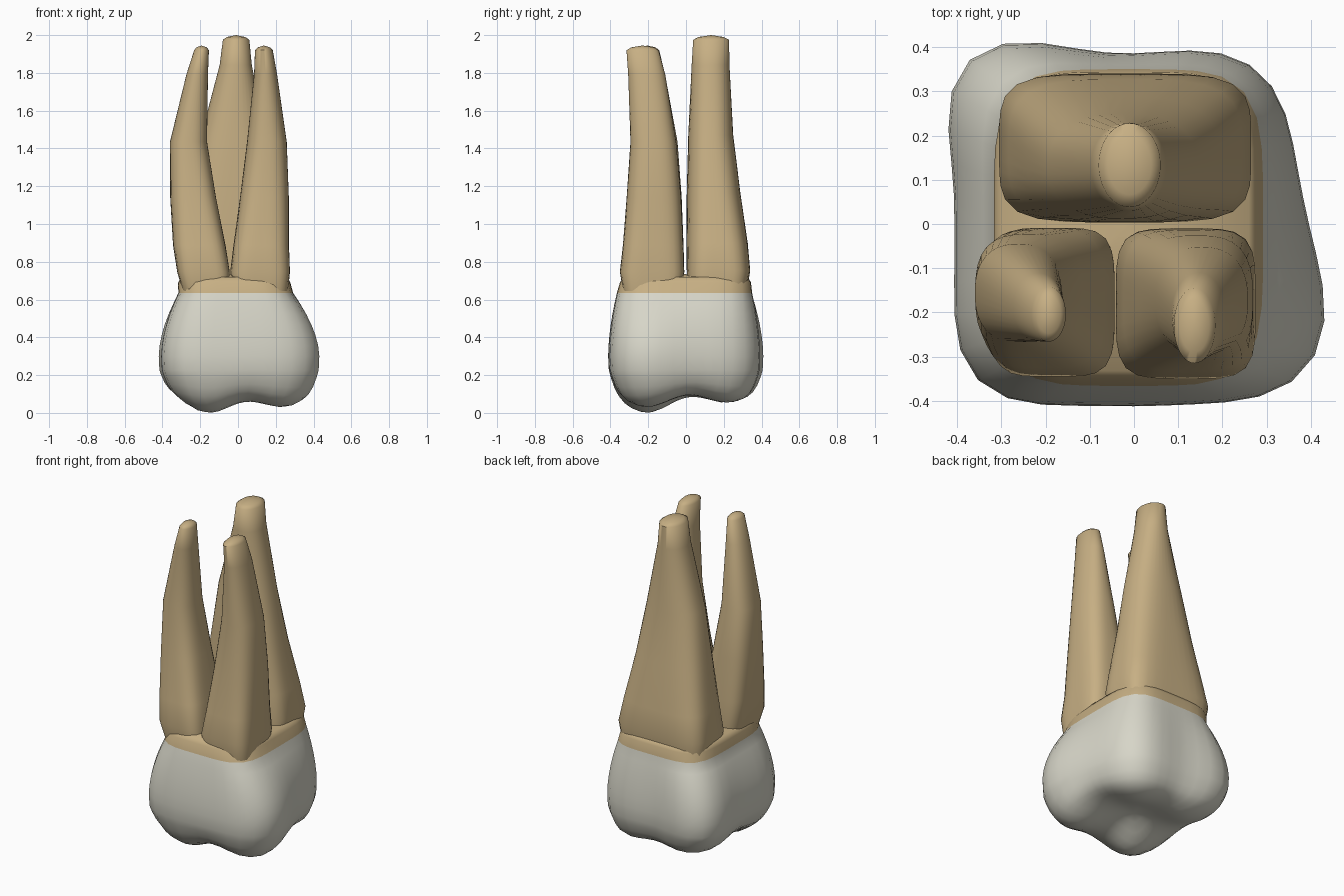
import bpy, bmesh, math
from mathutils import Vector

if "Cube" in bpy.data.objects:
    bpy.data.objects.remove(bpy.data.objects["Cube"], do_unlink=True)


def make_material(name, rgb):
    mat = bpy.data.materials.new(name)
    mat.use_nodes = True
    mat.diffuse_color = (*rgb, 1)
    shader = mat.node_tree.nodes["Principled BSDF"]
    shader.inputs["Base Color"].default_value = (*rgb, 1)
    return mat


enamel = make_material("enamel_white", (0.68, 0.67, 0.58))
dentine = make_material("root_tan", (0.57, 0.43, 0.23))
SEGMENTS = 40
ANGLES = [math.tau * i / SEGMENTS for i in range(SEGMENTS)]


def rounded_ring(z, cx, cy, rx, ry, power):
    """Superellipse cross-section at height z."""
    ring = []
    for angle in ANGLES:
        c, s = math.cos(angle), math.sin(angle)
        radius = (abs(c) ** power + abs(s) ** power) ** (-1 / power)
        ring.append(Vector((cx + rx * radius * c, cy + ry * radius * s, z)))
    return ring


def loft(name, rings, start, end, materials, split):
    """Skin the rings, close both ends to points, use the second material above split."""
    bm = bmesh.new()
    loops = [[bm.verts.new(point) for point in ring] for ring in rings]
    for low, high in zip(loops, loops[1:]):
        for i in range(SEGMENTS):
            j = (i + 1) % SEGMENTS
            bm.faces.new((low[i], low[j], high[j], high[i]))
    for loop, tip in ((loops[0], start), (loops[-1], end)):
        centre = bm.verts.new(tip)
        for i in range(SEGMENTS):
            bm.faces.new((loop[i], loop[(i + 1) % SEGMENTS], centre))
    bmesh.ops.recalc_face_normals(bm, faces=bm.faces)
    for face in bm.faces:
        face.material_index = int(face.calc_center_median().z > split)
    mesh = bpy.data.meshes.new(name)
    bm.to_mesh(mesh)
    bm.free()
    for material in materials:
        mesh.materials.append(material)
    obj = bpy.data.objects.new(name, mesh)
    bpy.context.collection.objects.link(obj)
    bpy.ops.object.select_all(action='DESELECT')
    bpy.context.view_layer.objects.active = obj
    obj.select_set(True)
    bpy.ops.object.shade_smooth_by_angle(angle=math.radians(60))


# Crown outline: a circle swelling into four corner lobes (direction, bulge, spread)
lobes = [(52, .075, 26), (135, .14, 24), (225, .09, 23), (321, .115, 27)]


def crown_point(angle):
    c, s = math.cos(angle), math.sin(angle)
    radius = .39 - .01 * c - .017 * s
    for direction, bulge, spread in lobes:
        offset = abs(math.degrees(angle) - direction)
        offset = min(offset, 360 - offset)
        radius += bulge * math.exp(-(offset / spread) ** 2)
    return Vector((radius * c, radius * s, 0))


outline = [crown_point(angle) for angle in ANGLES]

# Chewing surface: four cusps (x, y, height) around a shallow pit
cusps = [(-.16, -.21, .166), (.24, -.21, .135), (-.2, .22, .11), (.17, .22, .11)]


def chewing_height(x, y):
    return .17 - sum(height * math.exp(-((x - cx) ** 2 + (y - cy) ** 2) / .04)
                     for cx, cy, height in cusps)


rings = []
for step in range(1, 12):
    scale = math.sin(math.radians(7.5 * step))
    rise = max(0, (scale - .65) / .35) ** 5
    ring = [point * scale for point in outline]
    for point in ring:
        point.z = chewing_height(point.x, point.y) * (1 - rise) + .24 * rise
    rings.append(ring)

# Crown walls narrowing into the neck
WALL_BOTTOM, WALL_TOP, WALL_STEPS = .3, .635, 6
for step in range(WALL_STEPS + 1):
    blend = step / WALL_STEPS
    z = WALL_BOTTOM + (WALL_TOP - WALL_BOTTOM) * blend
    neck = rounded_ring(z, -.012, -.008, .304, .358, 4.5)
    rings.append([Vector((wide.x, wide.y, z)).lerp(narrow, blend ** 1.75)
                  for wide, narrow in zip(outline, neck)])
rings.append(rounded_ring(.69, -.02, -.003, .297, .347, 4.5))
rings.append(rounded_ring(.72, -.02, -.002, .28, .33, 4.5))
loft("crown_and_neck", rings, (0, 0, chewing_height(0, 0)), (-.03, -.02, .735),
     [enamel, dentine], WALL_TOP)

# Roots share section spacing and squareness, and taper to a rounded tip
ROOT_BASE = .645
spacing = [0, .08, .19, .39, .62, .9, 1]
squareness = [5, 4.5, 3.6, 2.9, 2.4, 2.1, 2]


def make_root(name, top, sections):
    """Each section is centre x, centre y, half width, half depth."""
    rings = []
    for along, power, section in zip(spacing, squareness, sections):
        rings.append(rounded_ring(ROOT_BASE + along * (top - ROOT_BASE), *section, power))
    cx, cy, rx, ry = sections[-1]
    rings.append(rounded_ring(top + .015, cx, cy, rx * .7, ry * .7, 2))
    loft(name, rings, (*sections[0][:2], ROOT_BASE), (cx, cy, top + .025), [dentine], top + 1)


make_root("back_root", 1.975, [
    (-.02, .166, .27, .155), (-.02, .172, .285, .168), (-.02, .165, .264, .162),
    (-.024, .146, .218, .142), (-.025, .131, .17, .119), (-.012, .13, .085, .1),
    (-.01, .133, .07, .095)])
make_root("front_right_root", 1.92, [
    (-.168, -.172, .125, .152), (-.183, -.177, .139, .168), (-.205, -.169, .139, .156),
    (-.238, -.158, .121, .135), (-.262, -.156, .098, .111), (-.216, -.188, .057, .077),
    (-.193, -.204, .039, .062)])
make_root("front_left_root", 1.92, [
    (.12, -.178, .145, .155), (.117, -.18, .158, .17), (.123, -.174, .147, .16),
    (.14, -.17, .129, .144), (.153, -.173, .105, .121), (.146, -.208, .061, .098),
    (.137, -.23, .047, .085)])
